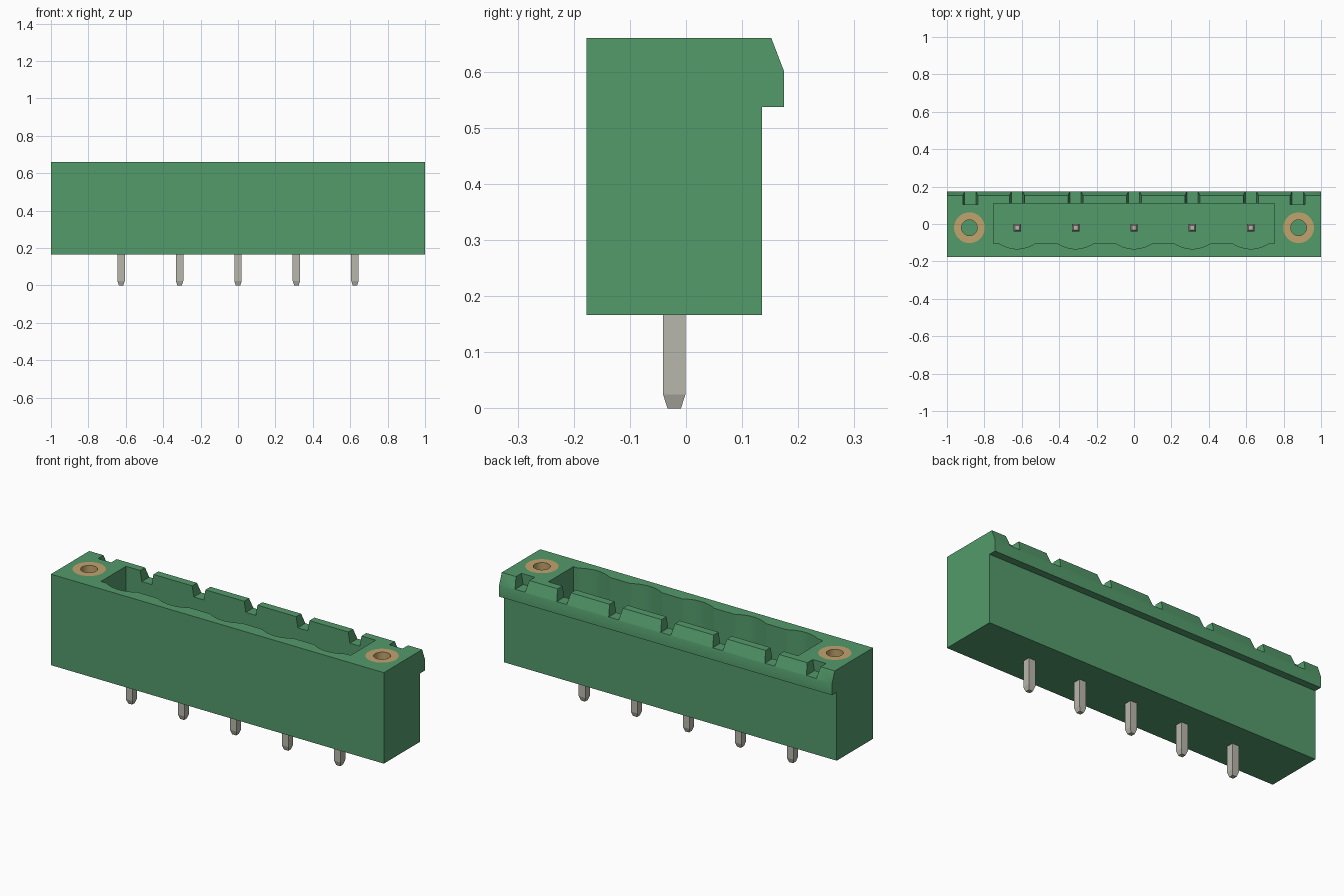
import bpy, bmesh, math
from mathutils import Vector

if "Cube" in bpy.data.objects:
    bpy.data.objects.remove(bpy.data.objects["Cube"], do_unlink=True)


def material(name, rgb):
    m = bpy.data.materials.new(name)
    m.use_nodes = True
    m.diffuse_color = (*rgb, 1)
    m.node_tree.nodes["Principled BSDF"].inputs["Base Color"].default_value = (*rgb, 1)
    return m


GREEN = material("green plastic", (0.087, 0.328, 0.147))
METAL = material("tinned metal", (0.485, 0.474, 0.413))
BRASS = material("brass", (0.533, 0.371, 0.156))

PITCH = 0.3125
PIN_X = [PITCH * i for i in range(-2, 3)]
SCREW_X = [-0.88, 0.88]
ROW_Y = -0.02
TOP, BOTTOM = 0.66, 0.166


def finish(name, bm, mat):
    bmesh.ops.recalc_face_normals(bm, faces=bm.faces)
    mesh = bpy.data.meshes.new(name)
    bm.to_mesh(mesh)
    bm.free()
    obj = bpy.data.objects.new(name, mesh)
    bpy.context.collection.objects.link(obj)
    mesh.materials.append(mat)
    return obj


def prism(bm, outline, offset):
    """Extrude a closed 3D outline along an offset."""
    face = bm.faces.new([bm.verts.new(p) for p in outline])
    ext = bmesh.ops.extrude_face_region(bm, geom=[face])
    moved = [v for v in ext["geom"] if isinstance(v, bmesh.types.BMVert)]
    bmesh.ops.translate(bm, verts=moved, vec=Vector(offset))


def circle(x, y, z, r, n=40):
    return [(x + r * math.cos(math.tau * i / n), y + r * math.sin(math.tau * i / n), z)
            for i in range(n)]


def select_only(obj):
    bpy.ops.object.select_all(action="DESELECT")
    obj.select_set(True)
    bpy.context.view_layer.objects.active = obj


def cut(obj, bm):
    cutter = finish("cutter", bm, GREEN)
    cutter.hide_render = True
    mod = obj.modifiers.new("cut", "BOOLEAN")
    mod.operation, mod.solver, mod.object = "DIFFERENCE", "EXACT", cutter
    select_only(obj)
    bpy.ops.object.modifier_apply(modifier=mod.name)
    bpy.data.objects.remove(cutter, do_unlink=True)


# Housing: side profile with the overhanging latch lip
profile = [(-0.177, BOTTOM), (0.135, BOTTOM), (0.135, 0.537), (0.175, 0.537),
           (0.175, 0.6), (0.152, TOP), (-0.177, TOP)]
bm = bmesh.new()
prism(bm, [(-1, y, z) for y, z in profile], (2, 0, 0))
housing = finish("housing", bm, GREEN)

# Plug cavity with a shallow scallop in front of each pin
FLOOR, WALL_Y = 0.25, -0.105
outline = [(0.75, 0.11), (-0.75, 0.11), (-0.75, WALL_Y)]
for x in PIN_X:
    for i in range(13):
        t = -1 + i / 6
        outline.append((x + 0.095 * t, WALL_Y - 0.028 * (1 - t * t)))
outline.append((0.75, WALL_Y))
bm = bmesh.new()
prism(bm, [(x, y, FLOOR) for x, y in outline], (0, 0, 0.6))
cut(housing, bm)

# Tapered keying notches along the lip
bm = bmesh.new()
for x in PIN_X + [-0.875, 0.875]:
    section = [(-0.03, 0.602), (0.03, 0.602), (0.04, TOP), (0.04, 0.7), (-0.04, 0.7), (-0.04, TOP)]
    prism(bm, [(x + dx, 0.105, z) for dx, z in section], (0, 0.15, 0))
cut(housing, bm)

# Blind bores for the threaded inserts
BORE = 0.36
bm = bmesh.new()
for x in SCREW_X:
    prism(bm, circle(x, ROW_Y, BORE, 0.082), (0, 0, 0.5))
cut(housing, bm)
select_only(housing)
bpy.ops.object.shade_smooth_by_angle(angle=math.radians(25))

# Threaded inserts, flush with the top
for side, x in zip(("right", "left"), SCREW_X):
    bm = bmesh.new()
    rings = [[bm.verts.new(p) for p in circle(x, ROW_Y, z, r)]
             for r, z in ((0.082, BORE), (0.082, TOP), (0.042, TOP), (0.042, BORE))]
    for a, b in zip(rings, rings[1:] + rings[:1]):
        for i in range(len(a)):
            j = (i + 1) % len(a)
            bm.faces.new((a[i], a[j], b[j], b[i]))
    insert = finish(side + "_threaded_insert", bm, BRASS)
    select_only(insert)
    bpy.ops.object.shade_smooth_by_angle(angle=math.radians(30))

# Square contact pins, tapered at both ends
for n, x in enumerate(PIN_X, 1):
    bm = bmesh.new()
    rings = [[bm.verts.new((x + sx * h, ROW_Y - 0.001 + sy * h, z))
              for sx, sy in ((-1, -1), (1, -1), (1, 1), (-1, 1))]
             for h, z in ((0.012, 0), (0.02, 0.025), (0.02, 0.495), (0.012, 0.52))]
    for a, b in zip(rings, rings[1:]):
        for i in range(4):
            j = (i + 1) % 4
            bm.faces.new((a[i], a[j], b[j], b[i]))
    bm.faces.new(rings[0])
    bm.faces.new(rings[-1])
    finish(f"contact_pin_{n}", bm, METAL)
